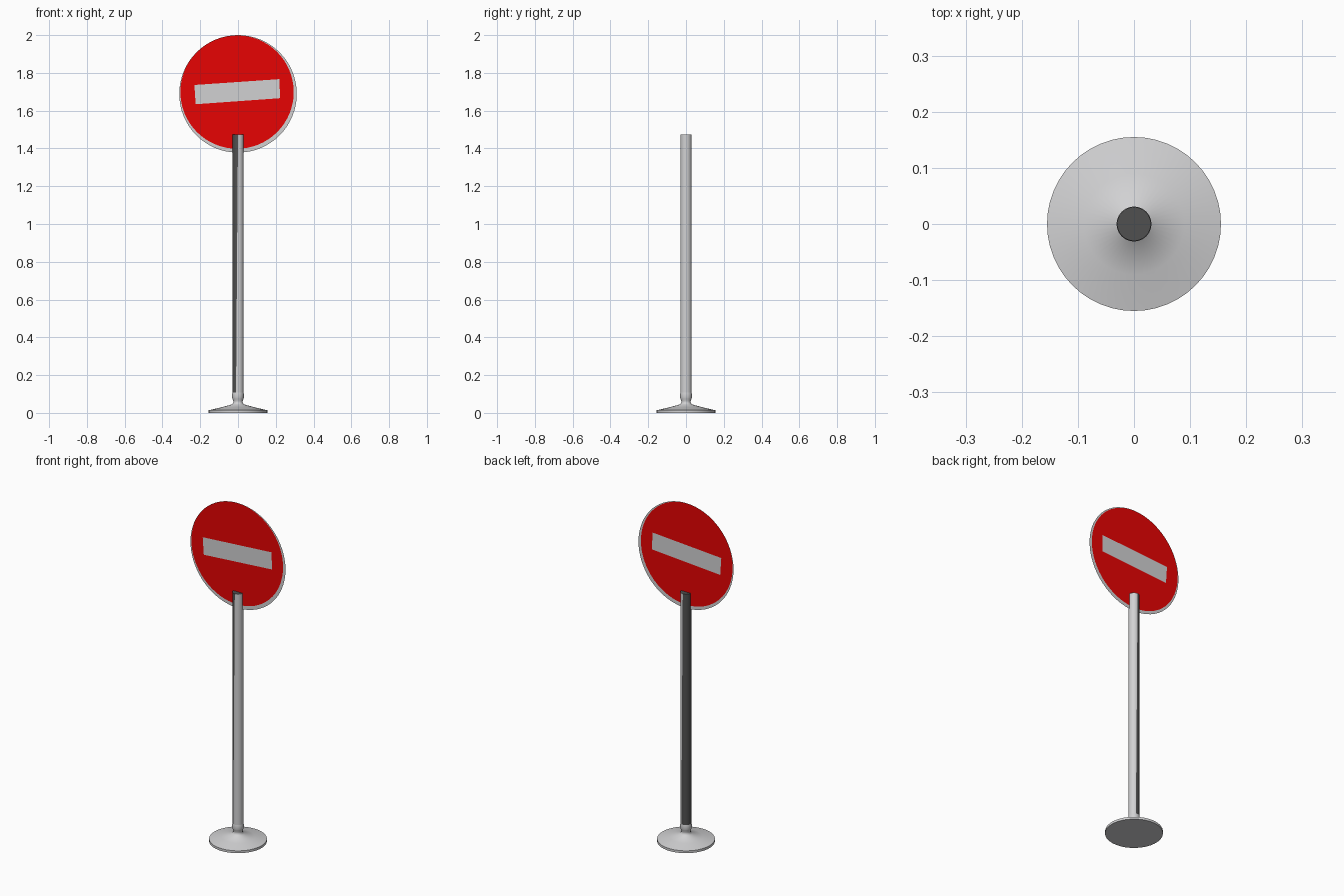
import bpy, bmesh, math
from mathutils import Vector

if "Cube" in bpy.data.objects:
    bpy.data.objects.remove(bpy.data.objects["Cube"])


def material(name, rgb):
    m = bpy.data.materials.new(name)
    m.diffuse_color = (*rgb, 1)
    m.use_nodes = True
    m.node_tree.nodes["Principled BSDF"].inputs["Base Color"].default_value = m.diffuse_color
    return m


GREY = material("light grey", (0.64, 0.64, 0.65))
DARK = material("dark grey", (0.08, 0.08, 0.08))
RED = material("sign red", (0.80, 0.001, 0.001))


def finish(name, bm, mats, smooth=True):
    me = bpy.data.meshes.new(name)
    bm.to_mesh(me)
    bm.free()
    for m in mats:
        me.materials.append(m)
    ob = bpy.data.objects.new(name, me)
    bpy.context.collection.objects.link(ob)
    if smooth:
        bpy.ops.object.select_all(action='DESELECT')
        ob.select_set(True)
        bpy.context.view_layer.objects.active = ob
        bpy.ops.object.shade_smooth_by_angle(angle=math.radians(40))
    return ob


def bridge(bm, a, b, mat=0):
    """Quads between two rings; returns them in order."""
    n = len(a)
    faces = []
    for i in range(n):
        j = (i + 1) % n
        f = bm.faces.new((a[i], a[j], b[j], b[i]))
        f.material_index = mat
        faces.append(f)
    return faces


def ring(bm, r, z, start=0.0, sides=48):
    return [bm.verts.new((r * math.cos(start + math.tau * i / sides),
                          r * math.sin(start + math.tau * i / sides), z))
            for i in range(sides)]


# Conical foot with a narrow neck and a collar
bm = bmesh.new()
rings = [ring(bm, r, z) for r, z in (
    (0.155, 0), (0.155, 0.014), (0.09, 0.029), (0.032, 0.045), (0.025, 0.054),
    (0.025, 0.063), (0.029, 0.074), (0.031, 0.082), (0.031, 0.10), (0.029, 0.11))]
for lo, hi in zip(rings, rings[1:]):
    bridge(bm, lo, hi)
bm.faces.new(rings[0][::-1])
finish("foot", bm, [GREY])

# Pole: the left half and top cap are dark, the dividing line twists slightly
bm = bmesh.new()
rings = []
for k in range(13):
    t = k / 12
    rings.append(ring(bm, 0.03, 0.108 + t * 1.366, math.radians(70 + 20 * t)))
for lo, hi in zip(rings, rings[1:]):
    for i, f in enumerate(bridge(bm, lo, hi)):
        f.material_index = 1 if i < 24 else 0
bm.faces.new(rings[-1]).material_index = 1
finish("pole", bm, [GREY, DARK])

# Flat two-sided sign disc: grey rim, off-centre red field, slightly tilted bar
bar = [Vector(p) for p in ((-0.224, 1.634), (0.222, 1.666), (0.22, 1.767), (-0.231, 1.736))]
centre = Vector((-0.005, 1.6985))
angles = [math.tau * i / 64 for i in range(64)]
angles += [math.atan2(p.y - centre.y, p.x - centre.x) % math.tau for p in bar]
angles.sort()


def bar_point(d):
    """Point where a ray from the centre meets the bar outline."""
    reach = []
    for p, q in zip(bar, bar[1:] + bar[:1]):
        n = Vector((q.y - p.y, p.x - q.x))
        if n.dot(d) > 1e-9:
            reach.append(n.dot(p - centre) / n.dot(d))
    return centre + d * min(reach)


bm = bmesh.new()
rim, field, inner = [], [], []
for a in angles:
    d = Vector((math.cos(a), math.sin(a)))
    for loop, p in ((rim, Vector((0, 1.689)) + d * 0.311),
                    (field, centre + d * 0.3),
                    (inner, bar_point(d))):
        loop.append(bm.verts.new((p.x, 0, p.y)))
bridge(bm, rim, field, 0)
bridge(bm, field, inner, 1)
bm.faces.new(inner).material_index = 0
finish("sign_disc", bm, [GREY, RED], smooth=False)
